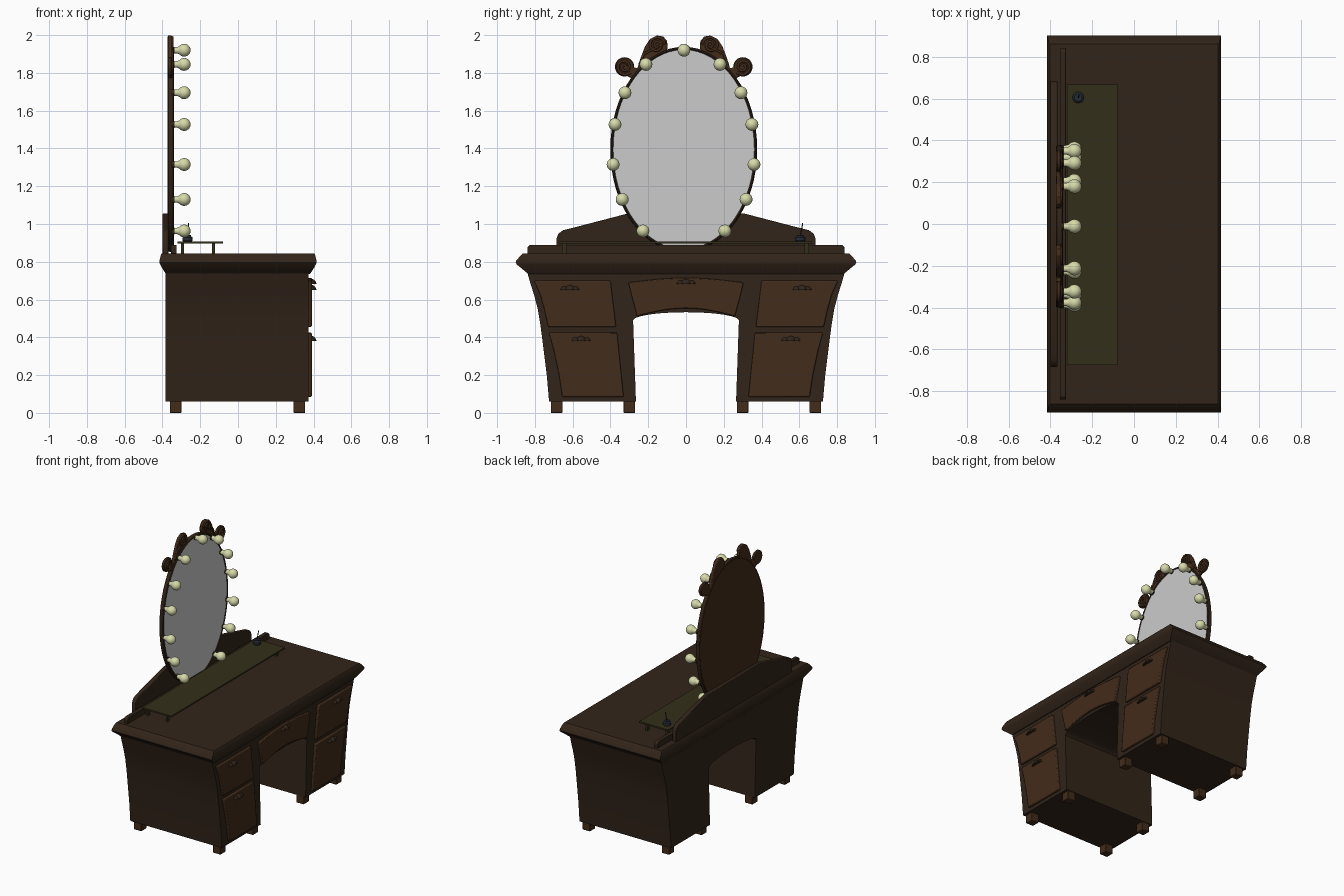
import bpy, bmesh, math
from math import sin, cos, pi, sqrt

if "Cube" in bpy.data.objects:
    bpy.data.objects.remove(bpy.data.objects["Cube"])


def mat(name, c):
    m = bpy.data.materials.new(name)
    m.diffuse_color = (*c, 1)
    m.use_nodes = True
    m.node_tree.nodes["Principled BSDF"].inputs["Base Color"].default_value = m.diffuse_color
    return m


DARK = mat("dark_wood", (0.032, 0.018, 0.010))
WOOD = mat("warm_wood", (0.055, 0.025, 0.011))
OLIVE = mat("tray_olive", (0.034, 0.028, 0.010))
BULB = mat("bulb_glow", (0.68, 0.70, 0.40))
INK = mat("ink", (0.02, 0.025, 0.035))


def finish(name, bm, m, bevel=0):
    bmesh.ops.recalc_face_normals(bm, faces=bm.faces)
    me = bpy.data.meshes.new(name)
    bm.to_mesh(me)
    bm.free()
    ob = bpy.data.objects.new(name, me)
    bpy.context.collection.objects.link(ob)
    if m:
        me.materials.append(m)
    if bevel:
        b = ob.modifiers.new("bevel", 'BEVEL')
        b.width, b.segments, b.limit_method = bevel, 2, 'ANGLE'
        b.angle_limit = math.radians(40)
    return ob


def loft(name, rings, m, bevel=0, closed=False):
    """Skin equal-length point rings; cap the ends unless closed."""
    bm = bmesh.new()
    vs = [[bm.verts.new(p) for p in r] for r in rings]
    n = len(rings[0])
    pairs = list(zip(vs, vs[1:])) + ([(vs[-1], vs[0])] if closed else [])
    for a, b in pairs:
        for i in range(n):
            j = (i + 1) % n
            bm.faces.new((a[i], a[j], b[j], b[i]))
    if not closed:
        bm.faces.new(vs[0])
        bm.faces.new(vs[-1])
    return finish(name, bm, m, bevel)


def prism(name, yz, x0, x1, m, bevel=0):
    return loft(name, [[(x, y, z) for y, z in yz] for x in (x0, x1)], m, bevel)


def box(name, x0, x1, y0, y1, z0, z1, m, bevel=0):
    return prism(name, [(y0, z0), (y1, z0), (y1, z1), (y0, z1)], x0, x1, m, bevel)


def lathe(name, prof, at, m, axis='X', n=20):
    """Rings of (distance along axis, radius)."""
    rings = []
    for d, r in prof:
        ring = []
        for i in range(n):
            c, s = r * cos(2 * pi * i / n), r * sin(2 * pi * i / n)
            o = (d, c, s) if axis == 'X' else (c, s, d)
            ring.append(tuple(a + b for a, b in zip(at, o)))
        rings.append(ring)
    return loft(name, rings, m)


def tube(name, pts, r, m):
    cu = bpy.data.curves.new(name, 'CURVE')
    cu.dimensions = '3D'
    cu.bevel_depth, cu.bevel_resolution, cu.use_fill_caps = r, 2, True
    sp = cu.splines.new('POLY')
    sp.points.add(len(pts) - 1)
    for p, co in zip(sp.points, pts):
        p.co = (*co, 1)
    cu.materials.append(m)
    ob = bpy.data.objects.new(name, cu)
    bpy.context.collection.objects.link(ob)


def flip(pts, s, c=0):
    return [(c + s * y, z) for y, z in pts]


# flared body with an arched kneehole running front to back
outer = [(0.725, 0.06), (0.737, 0.2), (0.757, 0.36), (0.77, 0.46), (0.785, 0.55),
         (0.803, 0.62), (0.825, 0.69), (0.845, 0.76)]
arch = [(0.28 * cos(pi * i / 12), 0.49 + 0.043 * sin(pi * i / 12)) for i in range(13)]
body = [(0.265, 0.06)] + outer + flip(outer[::-1], -1) + [(-0.265, 0.06)] + arch[::-1]
prism("desk_body", body, -0.384, 0.374, DARK)

# moulded tabletop
top = [(0.380, 0.835, 0.735), (0.390, 0.850, 0.748), (0.412, 0.895, 0.785),
       (0.416, 0.902, 0.795), (0.415, 0.898, 0.808), (0.408, 0.870, 0.838), (0.402, 0.862, 0.845)]
loft("tabletop", [[(-x, -y, z), (x, -y, z), (x, y, z), (-x, y, z)] for x, y, z in top], DARK)

# cup-shaped drawer pull made of three half domes
def pull(y, z):
    for dy, r in ((-0.03, 0.020), (0, 0.027), (0.03, 0.020)):
        bm = bmesh.new()
        bmesh.ops.create_uvsphere(bm, u_segments=16, v_segments=10, radius=r)
        g = bm.verts[:] + bm.edges[:] + bm.faces[:]
        cut = bmesh.ops.bisect_plane(bm, geom=g, plane_co=(0, 0, 0), plane_no=(0, 0, -1), clear_outer=True)
        bmesh.ops.holes_fill(bm, edges=[e for e in bm.edges if e.is_boundary])
        bmesh.ops.translate(bm, verts=bm.verts, vec=(0.388, y + dy, z))
        finish("drawer_pull", bm, DARK)


# drawers, feet
upper = [(0.40, 0.70), (0.37, 0.455), (0.73, 0.455), (0.748, 0.54), (0.773, 0.63), (0.805, 0.70)]
lower = [(0.365, 0.425), (0.33, 0.085), (0.655, 0.085), (0.672, 0.2), (0.70, 0.33), (0.725, 0.425)]
for s in (-1, 1):
    prism("upper_drawer", flip(upper, s), 0.36, 0.391, WOOD, 0.006)
    prism("lower_drawer", flip(lower, s), 0.36, 0.391, WOOD, 0.006)
    pull(s * 0.615, 0.65)
    pull(s * 0.555, 0.38)
    for y in (0.30, 0.685):
        for x in (-0.33, 0.325):
            box("foot", x - 0.031, x + 0.031, s * y - 0.031, s * y + 0.031, 0, 0.065, WOOD, 0.004)
N = 12
cd = [(-0.305 + 0.61 * i / N, 0.69 + 0.025 * sin(pi * i / N)) for i in range(N + 1)]
cd += [(0.26 - 0.52 * i / N, 0.512 + 0.042 * sin(pi * i / N)) for i in range(N + 1)]
prism("centre_drawer", cd, 0.36, 0.391, WOOD, 0.005)
pull(0, 0.682)

# back rail and shaped backboard
rail = [(0.84, 0.84), (0.84, 0.875), (0.825, 0.89)]
prism("back_rail", rail + flip(rail[::-1], -1), -0.355, -0.325, DARK, 0.003)
bb = [(0.685, 0.84), (0.685, 0.925), (0.675, 0.95), (0.65, 0.967), (0.61, 0.977), (0.31, 1.055)]
prism("backboard", bb + flip(bb[::-1], -1), -0.399, -0.367, DARK, 0.004)

# oval mirror: wooden backing, glass, rounded rim
CY, CZ, A, B = -0.012, 1.395, 0.388, 0.542


def oval(k=0.0, n=64):
    return [(CY + (A + k) * sin(2 * pi * i / n), CZ + (B + k) * cos(2 * pi * i / n)) for i in range(n)]


prism("mirror_backing", oval(-0.003), -0.373, -0.35, WOOD)
prism("mirror_glass", oval(-0.012), -0.352, -0.345, None)
sec = [(-0.357 + 0.017 * cos(a), -0.008 + 0.009 * sin(a)) for a in [2 * pi * i / 8 for i in range(8)]]
ov = [[(x, y, z) for (x, _), (y, z) in zip(sec, pts)]
      for pts in zip(*[oval(k) for _, k in sec])]
loft("mirror_rim", ov, DARK, closed=True)

# scrolled crest on both sides of the mirror top
plume = [(0.245, 1.825), (0.228, 1.88), (0.205, 1.94), (0.178, 1.98), (0.14, 1.998), (0.108, 1.992),
         (0.088, 1.968), (0.085, 1.93), (0.12, 1.88), (0.25, 1.76), (0.305, 1.785), (0.31, 1.84), (0.27, 1.83)]


def spiral(u, z, r, a0, turns, s):
    out = []
    for i in range(37):
        t = i / 36
        a, rr = a0 + 2 * pi * turns * t, r * (1 - 0.85 * t)
        out.append((-0.348, CY + s * (u + rr * cos(a)), z + rr * sin(a)))
    return out


for s in (-1, 1):
    prism("crest_plume", flip(plume, s, CY), -0.372, -0.349, WOOD, 0.005)
    lathe("crest_curl", [(-0.372, 0.046), (-0.367, 0.051), (-0.354, 0.051), (-0.349, 0.046)],
          (0, CY + s * 0.313, 1.832), WOOD, n=28)
    tube("outer_scroll", spiral(0.313, 1.832, 0.043, -2.4, 1.8, s), 0.007, WOOD)
    tube("inner_scroll", [(-0.348, CY + s * 0.233, 1.845), (-0.348, CY + s * 0.212, 1.90)]
         + spiral(0.143, 1.947, 0.045, 2.9, -1.7, s), 0.007, WOOD)

# thirteen bulbs around the mirror
bulb = [(0, 0.016), (0.02, 0.017), (0.032, 0.022)]
bulb += [(0.057 + 0.034 * sin(a), 0.034 * cos(a)) for a in [-0.6 + 0.27 * i for i in range(8)]] + [(0.091, 0.003)]
spots = [(-0.011, 1.92)]
for yl, yr, z in ((-0.212, 0.18, 1.845), (-0.323, 0.291, 1.695), (-0.376, 0.349, 1.527),
                  (-0.386, 0.36, 1.315), (-0.338, 0.318, 1.13), (-0.228, 0.206, 0.963)):
    spots += [(yl, z), (yr, z)]
for y, z in spots:
    lathe("bulb_socket", [(-0.352, 0.018), (-0.336, 0.018)], (0, y, z), DARK, n=16)
    lathe("bulb", bulb, (-0.342, y, z), BULB)

# raised tray on four short legs
box("tray", -0.32, -0.08, -0.675, 0.668, 0.896, 0.907, OLIVE)
for x in (-0.295, -0.13):
    for y in (-0.645, 0.64):
        box("tray_leg", x - 0.008, x + 0.008, y - 0.012, y + 0.012, 0.84, 0.897, OLIVE)

# small pot with a thin stick
lathe("pot", [(0.906, 0.022), (0.912, 0.027), (0.928, 0.027), (0.936, 0.018), (0.942, 0.018)],
      (-0.267, 0.605, 0), INK, axis='Z')
tube("stick", [(-0.267, 0.605, 0.935), (-0.262, 0.618, 1.005)], 0.003, INK)

bpy.ops.object.select_all(action='DESELECT')
for ob in bpy.context.scene.objects:
    if ob.type == 'MESH':
        ob.select_set(True)
        bpy.context.view_layer.objects.active = ob
bpy.ops.object.shade_smooth_by_angle(angle=math.radians(35))
